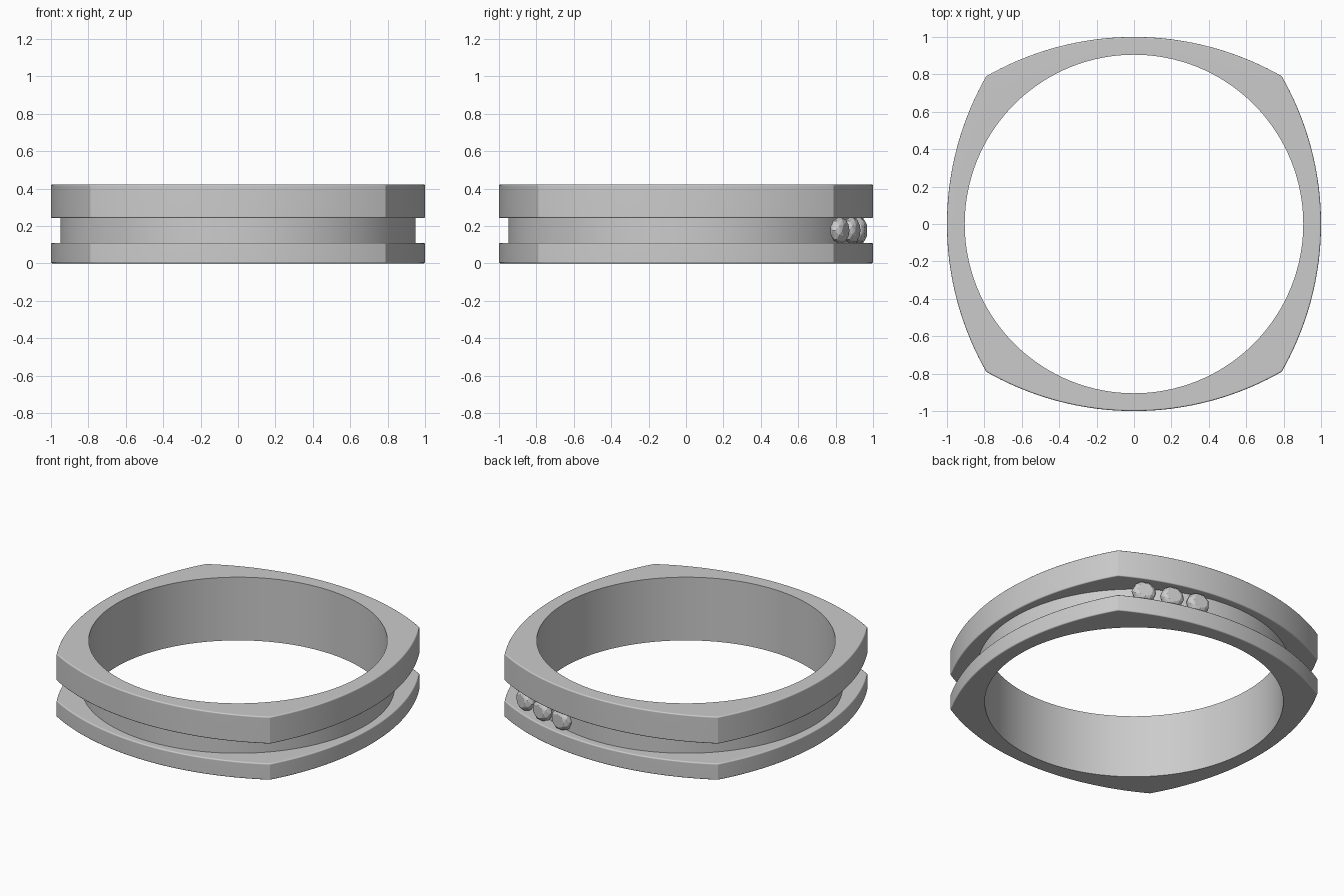
import bpy, bmesh
from math import sin, cos, pi, sqrt, radians
from mathutils import Matrix, Vector

if "Cube" in bpy.data.objects:
    bpy.data.objects.remove(bpy.data.objects["Cube"])

SEG = 160
R_IN, R_CORE, R_ARC, HEIGHT = 0.905, 0.95, 1.59, 0.423
C = 1 - R_ARC          # arc centre offset behind each side
LOW, HIGH, B = 0.11, 0.242, 0.008


def outer(a):
    """Radius of the four-arc cushion outline at angle a."""
    p = (a + pi / 4) % (pi / 2) - pi / 4
    return C * cos(p) + sqrt(R_ARC ** 2 - (C * sin(p)) ** 2)


def finish(bm, name, value):
    bmesh.ops.recalc_face_normals(bm, faces=bm.faces)
    me = bpy.data.meshes.new(name)
    bm.to_mesh(me)
    bm.free()
    mat = bpy.data.materials.get(f"grey_{value}") or bpy.data.materials.new(f"grey_{value}")
    mat.diffuse_color = (value, value, value, 1)
    mat.use_nodes = True
    mat.node_tree.nodes["Principled BSDF"].inputs["Base Color"].default_value = mat.diffuse_color
    me.materials.append(mat)
    ob = bpy.data.objects.new(name, me)
    bpy.context.collection.objects.link(ob)
    return ob


def rim(z0, z1):
    """Rounded outer edge of a flange; a radius of None follows the outline."""
    steps = [i * pi / 8 for i in range(5)]
    low = [(None, B - B * sin(t), z0 + B - B * cos(t)) for t in steps]
    high = [(None, i, z0 + z1 - z) for _, i, z in reversed(low)]
    return low + high


# Ring band: section with two flanges and a groove, swept round
section = ([(R_IN, 0, 0)] + rim(0, LOW) + [(R_CORE, 0, LOW), (R_CORE, 0, HIGH)]
           + rim(HIGH, HEIGHT) + [(R_IN, 0, HEIGHT)])
bm = bmesh.new()
rings = []
for i in range(SEG):
    a = 2 * pi * i / SEG
    ring = []
    for r, inset, z in section:
        rad = (outer(a) if r is None else r) - inset
        ring.append(bm.verts.new((rad * cos(a), rad * sin(a), z)))
    rings.append(ring)
n = len(section)
for i in range(SEG):
    p, q = rings[i], rings[(i + 1) % SEG]
    for j in range(n):
        k = (j + 1) % n
        bm.faces.new((p[j], q[j], q[k], p[k]))
band = finish(bm, "ring_band", 0.95)
bpy.context.view_layer.objects.active = band
band.select_set(True)
bpy.ops.object.shade_smooth_by_angle(angle=radians(27))
weighted = band.modifiers.new("weighted_normals", 'WEIGHTED_NORMAL')
weighted.keep_sharp = True


# Faceted stones set in the groove, following the back arc
def stone(name, x):
    y = C + sqrt((R_ARC - 0.055) ** 2 - x * x)
    bm = bmesh.new()
    for r, h, turn in [(0.02, -0.042, 0), (0.062, -0.024, 0.5), (0.076, -0.004, 0),
                       (0.076, 0.008, 0), (0.067, 0.028, 0.5), (0.048, 0.04, 0)]:
        for i in range(8):
            t = 2 * pi * (i + turn) / 8
            bm.verts.new((r * cos(t), r * 0.92 * sin(t), h))
    bmesh.ops.convex_hull(bm, input=bm.verts)
    ob = finish(bm, name, 0.6)
    normal = Vector((x, y - C, 0)).normalized()
    up = Vector((0, 0, 1))
    rot = Matrix((up.cross(normal), up, normal)).transposed()
    ob.matrix_world = Matrix.Translation((x, y, (LOW + HIGH) / 2)) @ rot.to_4x4()


for i, x in enumerate((0.61, 0.44, 0.27)):
    stone(f"stone_{i + 1}", x)
